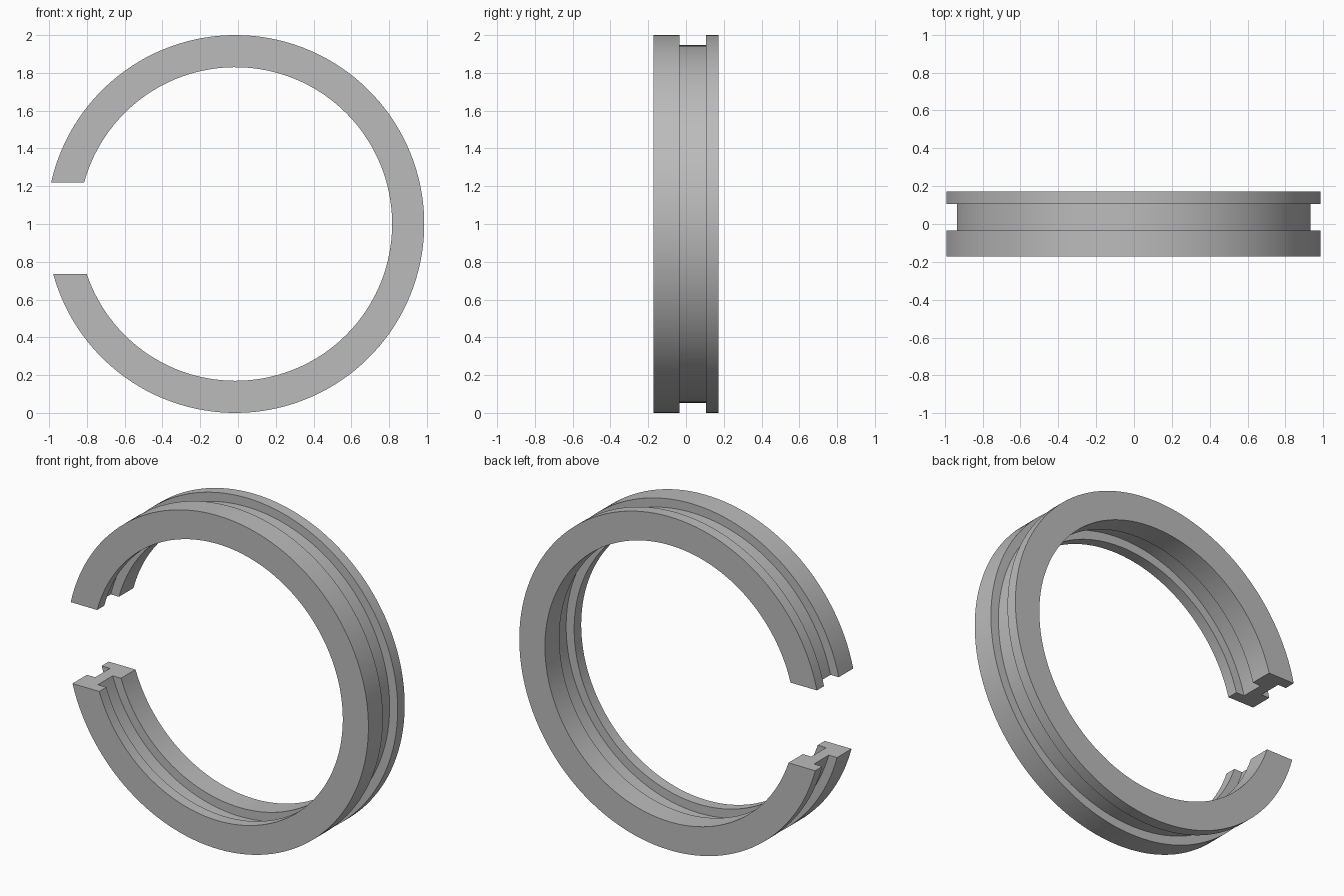
import bpy, bmesh, math

if "Cube" in bpy.data.objects:
    bpy.data.objects.remove(bpy.data.objects["Cube"])

# Single plain grey
grey = bpy.data.materials.new("plain grey")
grey.use_nodes = True
color = (0.5, 0.5, 0.5, 1)
grey.diffuse_color = color
grey.node_tree.nodes["Principled BSDF"].inputs["Base Color"].default_value = color

# Ring dimensions
CENTER_X, CENTER_Z = -0.014, 1.0
OUTER, INNER = 1.0, 0.83
WEB_OUT, WEB_IN = 0.947, 0.883
HALF = 0.172
GAP_TOP, GAP_BOTTOM = 0.22, 0.265   # gap edges above and below the centre
SEGMENTS = 128

# Cross-section (radius, y): outer groove sits to the back, inner one to the front
half_section = [(OUTER, -HALF), (OUTER, -0.035), (WEB_OUT, -0.035),
                (WEB_OUT, 0.105), (OUTER, 0.105), (OUTER, HALF)]
inner_side = [(INNER, HALF), (INNER, 0.035), (WEB_IN, 0.035),
              (WEB_IN, -0.105), (INNER, -0.105), (INNER, -HALF)]
section = half_section + inner_side

# Sweep the section, with each radius ending exactly on the level gap planes
bm = bmesh.new()
rings = []
for i in range(SEGMENTS + 1):
    t = i / SEGMENTS
    ring = []
    for r, y in section:
        start = math.asin(GAP_BOTTOM / r) - math.pi
        end = math.pi - math.asin(GAP_TOP / r)
        a = start + (end - start) * t
        ring.append(bm.verts.new((CENTER_X + r * math.cos(a), y,
                                  CENTER_Z + r * math.sin(a))))
    rings.append(ring)

count = len(section)
for a, b in zip(rings, rings[1:]):
    for j in range(count):
        k = (j + 1) % count
        bm.faces.new((a[j], a[k], b[k], b[j]))

# End caps
bm.faces.new(rings[0])
bm.faces.new(rings[-1])
bmesh.ops.recalc_face_normals(bm, faces=bm.faces)

mesh = bpy.data.meshes.new("split_ring")
bm.to_mesh(mesh)
bm.free()
mesh.materials.append(grey)
ring_obj = bpy.data.objects.new("split_ring", mesh)
bpy.context.collection.objects.link(ring_obj)

# Smooth curved bands, sharp rims
bpy.ops.object.select_all(action='DESELECT')
ring_obj.select_set(True)
bpy.context.view_layer.objects.active = ring_obj
bpy.ops.object.shade_smooth_by_angle(angle=math.radians(30))
